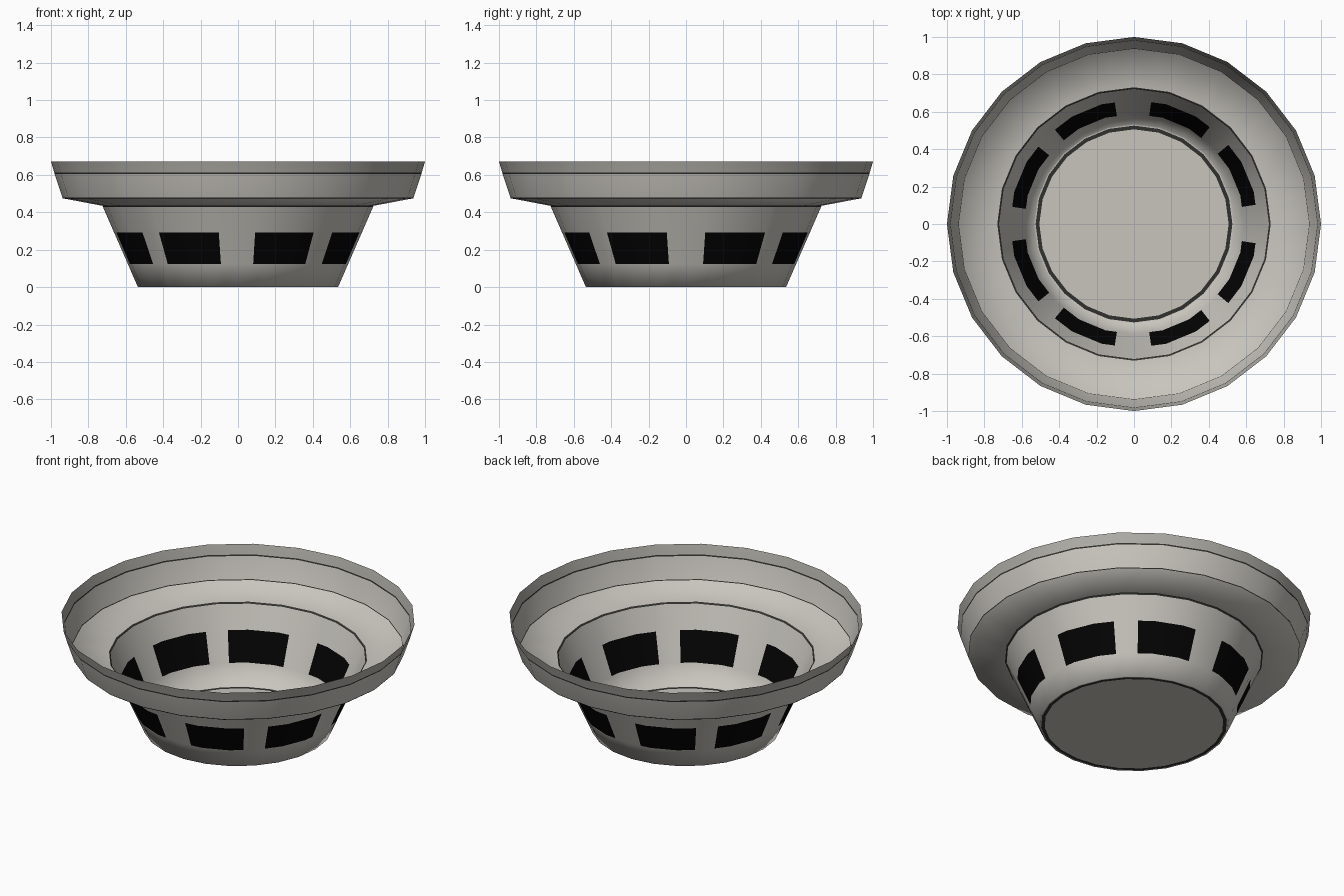
import bpy, bmesh, math

if "Cube" in bpy.data.objects:
    bpy.data.objects.remove(bpy.data.objects["Cube"])

def material(name, rgb):
    m = bpy.data.materials.new(name)
    m.diffuse_color = (*rgb, 1)
    m.use_nodes = True
    m.node_tree.nodes["Principled BSDF"].inputs["Base Color"].default_value = m.diffuse_color
    return m

MATERIALS = [material("warm_grey", (0.58, 0.56, 0.515)),
             material("black", (0.001, 0.001, 0.001)),
             material("dark_line_grey", (0.03, 0.03, 0.027)),
             material("rim_grey", (0.43, 0.42, 0.385))]
GREY, BLACK, LINE, RIM = range(4)

# window spans in degrees away from the front/back axis
RIGHT = [(8, 38), (50, 81)]
LEFT = [(9, 40), (51, 82)]
windows = []
for a, b in RIGHT:
    windows += [(270 + a, 270 + b), (90 - b, 90 - a)]
for a, b in LEFT:
    windows += [(270 - b, 270 - a), (90 + a, 90 + b)]

# 24-sided outline, with extra cuts on the flat sides at the window edges
angles = sorted({i * 15 for i in range(24)} | {e for w in windows for e in w})
N = len(angles)

def wall_r(z):
    return 0.535 + (0.725 - 0.535) * z / 0.435

# profile from the floor outward and up to the rim: r, z, colour of the band above
WIN_LO, WIN_HI = 0.123, 0.293
profile = [(0.506, 0, LINE), (0.526, 0, GREY), (0.535, 0, GREY),
           (wall_r(WIN_LO), WIN_LO, GREY), (wall_r(WIN_HI), WIN_HI, GREY),
           (wall_r(0.428), 0.428, LINE), (0.725, 0.435, LINE), (0.731, 0.436, GREY),
           (0.937, 0.475, LINE), (0.939, 0.48, GREY), (0.981, 0.606, LINE),
           (0.983, 0.614, RIM), (1.0, 0.672, RIM)]

def point(r, z, deg):
    s = r * math.cos(math.radians(7.5)) / math.cos(math.radians(deg % 15 - 7.5))
    return (s * math.cos(math.radians(deg)), s * math.sin(math.radians(deg)), z)

bm = bmesh.new()
rings = [[bm.verts.new(point(r, z, a)) for a in angles] for r, z, _ in profile]
bm.faces.new(rings[0][::-1]).smooth = True
for k in range(len(profile) - 1):
    for i in range(N):
        j = (i + 1) % N
        f = bm.faces.new((rings[k][i], rings[k][j], rings[k + 1][j], rings[k + 1][i]))
        f.smooth = True
        f.material_index = profile[k][2]
        # dark windows in the middle of the lower wall
        mid = (angles[i] + (angles[j] if j else 360)) / 2
        if k == 3 and any(a < mid < b for a, b in windows):
            f.material_index = BLACK

mesh = bpy.data.meshes.new("basket_shell")
bm.to_mesh(mesh)
bm.free()
for m in MATERIALS:
    mesh.materials.append(m)
bpy.context.collection.objects.link(bpy.data.objects.new("basket_shell", mesh))
